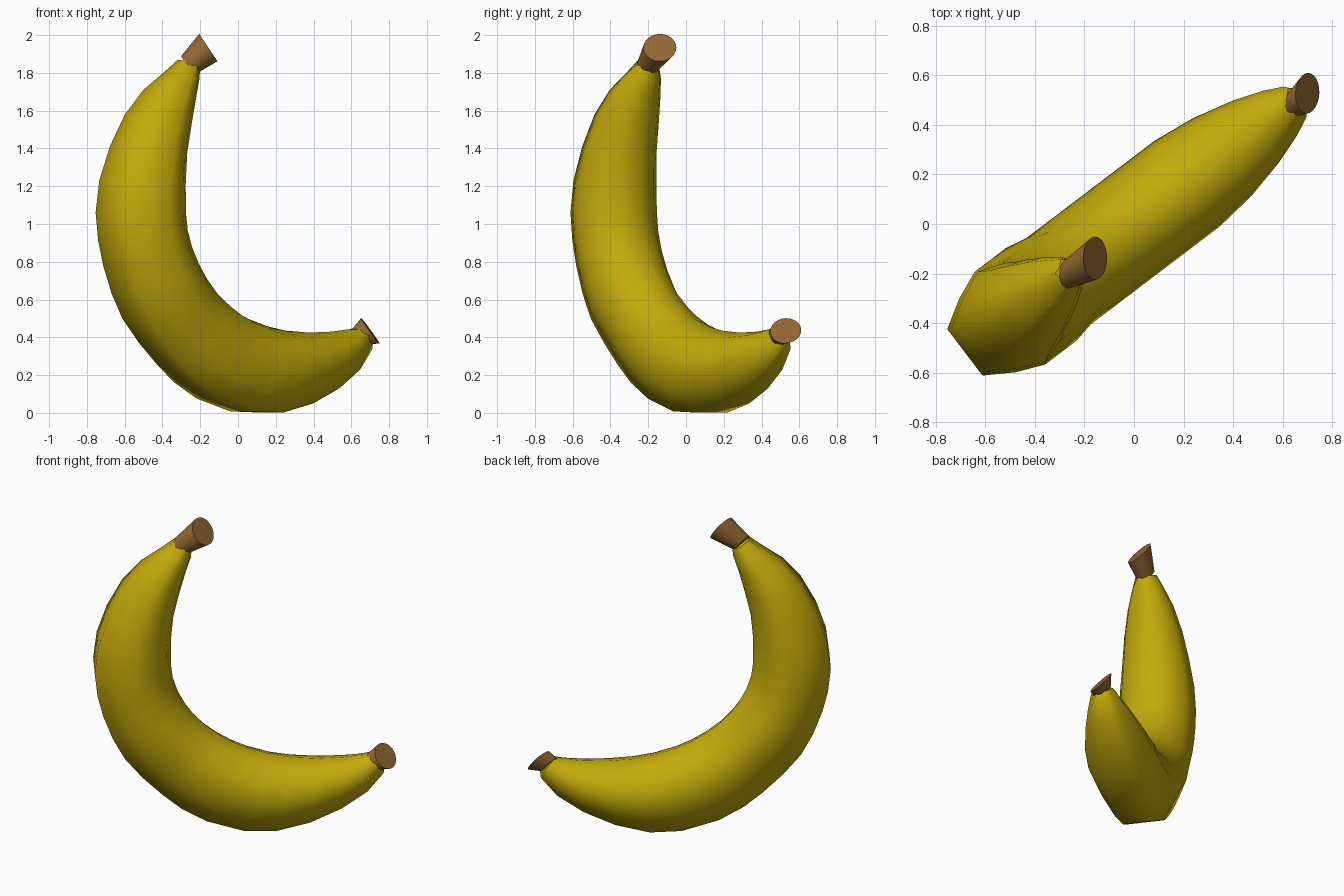
import bpy, bmesh, math
from mathutils import Vector

if "Cube" in bpy.data.objects:
    bpy.data.objects.remove(bpy.data.objects["Cube"])

ANG = math.radians(37.2)          # the banana bends in one upright plane
U = Vector((math.cos(ANG), math.sin(ANG), 0))
V = Vector((-math.sin(ANG), math.cos(ANG), 0))
Z = Vector((0, 0, 1))


def material(name, col):
    m = bpy.data.materials.new(name)
    m.diffuse_color = (*col, 1)
    m.use_nodes = True
    m.node_tree.nodes["Principled BSDF"].inputs["Base Color"].default_value = m.diffuse_color
    return m


def loft(name, rings, mat, sharp=False):
    bm = bmesh.new()
    loops = [[bm.verts.new(p) for p in r] for r in rings]
    n = len(loops[0])
    for a, b in zip(loops, loops[1:]):
        for i in range(n):
            j = (i + 1) % n
            bm.faces.new((a[i], a[j], b[j], b[i]))
    bm.faces.new(loops[0])
    bm.faces.new(loops[-1])
    bmesh.ops.recalc_face_normals(bm, faces=bm.faces)
    for f in bm.faces:
        f.smooth = len(f.verts) == 4
    me = bpy.data.meshes.new(name)
    bm.to_mesh(me)
    bm.free()
    ob = bpy.data.objects.new(name, me)
    bpy.context.collection.objects.link(ob)
    me.materials.append(mat)
    if sharp:
        bpy.context.view_layer.objects.active = ob
        ob.select_set(True)
        bpy.ops.object.shade_smooth_by_angle(angle=math.radians(40))
        ob.select_set(False)
    return ob


yellow = material("banana yellow", (0.55, 0.405, 0.003))
brown = material("stem brown", (0.29, 0.135, 0.032))

# outer u, z and inner u, z of each cross-section along the fruit
path = [
    (-.375, 1.87, -.268, 1.81), (-.46, 1.80, -.28, 1.76),
    (-.576, 1.71, -.312, 1.66), (-.685, 1.58, -.35, 1.52),
    (-.775, 1.41, -.385, 1.37), (-.836, 1.23, -.40, 1.21),
    (-.857, 1.06, -.40, 1.06), (-.84, .91, -.388, .97),
    (-.807, .78, -.358, .88), (-.75, .63, -.312, .795),
    (-.68, .50, -.258, .72), (-.575, .37, -.19, .652),
    (-.45, .25, -.105, .587), (-.34, .16, -.02, .537),
    (-.19, .075, .07, .497), (.03, .008, .20, .457),
    (.22, .002, .32, .435), (.425, .05, .47, .425),
    (.615, .13, .62, .43), (.77, .23, .71, .44),
    (.865, .34, .765, .45), (.87, .375, .785, .455)]

# half cross-section: (sideways, toward the outer bend); ridges at odd points
half = [(.52, 1.0), (.83, .5), (1.04, 0), (.87, -.5), (.5, -.86)]
section = [(0, 1.0)] + half + [(0, -1)] + [(-a, b) for a, b in reversed(half)]

rings = []
for k, (ou, oz, iu, iz) in enumerate(path):
    o, i = U * ou + Z * oz, U * iu + Z * iz
    c, h = (o + i) / 2, (o - i) / 2
    w = min(h.length, .226 if k < 11 else .209)
    ring = []
    for s, (a, b) in enumerate(section):
        # the skin is fluted between ridges near both ends
        f = .86 if s % 2 == 0 and k in (0, 20, 21) else 1
        ring.append(c + (h * b + V * (a * w)) * f)
    rings.append(ring)
loft("banana_body", rings, yellow)


# flared stem and blossom end
def stub(name, start, end, r0, r1, axis):
    d = Vector(axis).normalized()
    side = d.cross(Vector((0, 1, 0))).normalized()
    across = d.cross(side)
    loft(name, [[Vector(c) + (side * math.cos(t) + across * math.sin(t)) * r
                 for t in (k * math.tau / 24 for k in range(24))]
                for c, r in ((start, r0), (end, r1))], brown, True)


stub("stem", (-.268, -.202, 1.838), (-.157, -.138, 1.934), .06, .087, (.84, 0, .56))
stub("blossom_end", (.645, .488, .405), (.70, .528, .435), .058, .082, (.80, -.05, .58))
